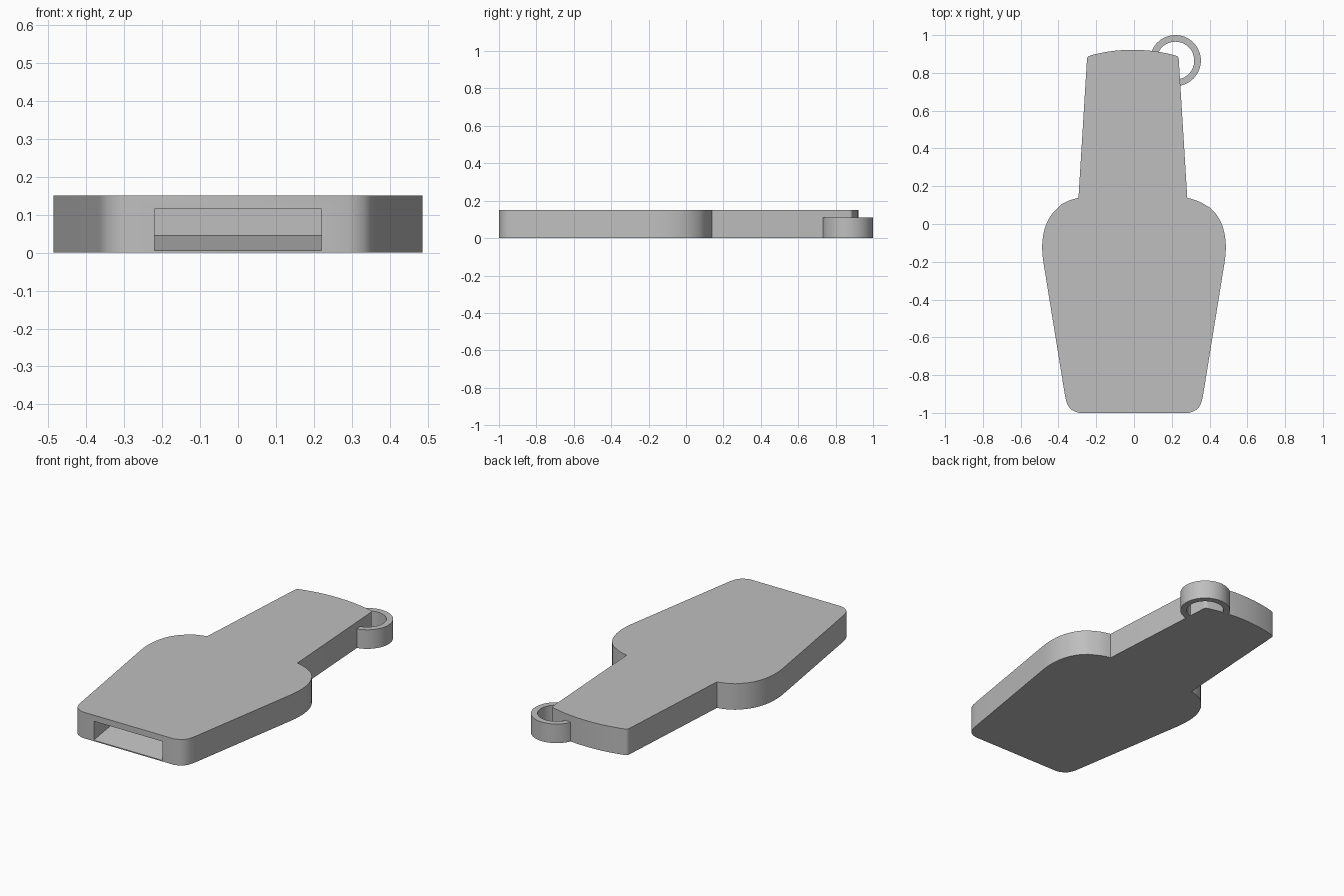
import bpy, bmesh, math
from mathutils import Vector
from mathutils.geometry import interpolate_bezier

if "Cube" in bpy.data.objects:
    bpy.data.objects.remove(bpy.data.objects["Cube"], do_unlink=True)

THICK = 0.15
grey = bpy.data.materials.new("plain_grey")
grey.use_nodes = True
colour = (0.52, 0.52, 0.52, 1)
grey.diffuse_color = colour
grey.node_tree.nodes["Principled BSDF"].inputs["Base Color"].default_value = colour


def make_object(name, bm):
    bmesh.ops.recalc_face_normals(bm, faces=bm.faces)
    mesh = bpy.data.meshes.new(name)
    bm.to_mesh(mesh)
    bm.free()
    obj = bpy.data.objects.new(name, mesh)
    bpy.context.collection.objects.link(obj)
    mesh.materials.append(grey)
    return obj


def prism(name, outline, direction):
    """Extrude a closed outline of 3D points along a direction."""
    bm = bmesh.new()
    face = bm.faces.new([bm.verts.new(p) for p in outline])
    made = bmesh.ops.extrude_face_region(bm, geom=[face])["geom"]
    verts = [v for v in made if isinstance(v, bmesh.types.BMVert)]
    bmesh.ops.translate(bm, verts=verts, vec=direction)
    return make_object(name, bm)


def curve(a, b, c, d, steps=14):
    return interpolate_bezier(*[Vector((*p, 0)) for p in (a, b, c, d)], steps)


def smooth(obj, degrees):
    bpy.ops.object.select_all(action="DESELECT")
    obj.select_set(True)
    bpy.context.view_layer.objects.active = obj
    bpy.ops.object.shade_smooth_by_angle(angle=math.radians(degrees))


# Right-hand half of the outline, from the base up to the crown
half = curve((0.29, -1), (0.35, -0.985), (0.358, -0.96), (0.37, -0.88), 8)
half += curve((0.48, -0.2), (0.508, -0.02), (0.44, 0.11), (0.288, 0.138), 18)
half += curve((0.243, 0.87), (0.242, 0.888), (0.235, 0.888), (0.222, 0.893), 5)
half += curve((0.222, 0.893), (0.14, 0.915), (0.07, 0.922), (0, 0.922), 10)[1:]
mirrored = [Vector((-p.x, p.y, 0)) for p in reversed(half[:-1])]
outline = half + mirrored

# The neck sits slightly off the centre line
for p in outline:
    if p.y > 0.1:
        p.x -= 0.006
body = prism("bottle_shaped_body", outline, (0, 0, THICK))

# Slot in the base, with a floor that ramps upward
slot = [(-0.22, -1.05, 0), (-0.22, -1, 0.006), (-0.22, -0.75, 0.045),
        (-0.22, -0.75, 0.115), (-0.22, -1.05, 0.115)]
cutter = prism("slot_cutter", slot, (0.44, 0, 0))
cutter.hide_render = True
cut = body.modifiers.new("slot", "BOOLEAN")
cut.operation = "DIFFERENCE"
cut.solver = "EXACT"
cut.object = cutter
bpy.context.view_layer.objects.active = body
bpy.ops.object.modifier_apply(modifier=cut.name)
bpy.data.objects.remove(cutter, do_unlink=True)
smooth(body, 30)

# Key ring loop at one corner of the neck
bm = bmesh.new()
COUNT = 64
rows = []
for i in range(COUNT):
    a = math.tau * i / COUNT
    rows.append([bm.verts.new((0.219 + r * math.cos(a), 0.865 + r * math.sin(a), z))
                 for r, z in ((0.135, 0), (0.135, 0.11), (0.1, 0.11), (0.1, 0))])
for i in range(COUNT):
    here, after = rows[i], rows[(i + 1) % COUNT]
    for k in range(4):
        n = (k + 1) % 4
        bm.faces.new((here[k], after[k], after[n], here[n]))
ring = make_object("key_ring_loop", bm)
smooth(ring, 30)
